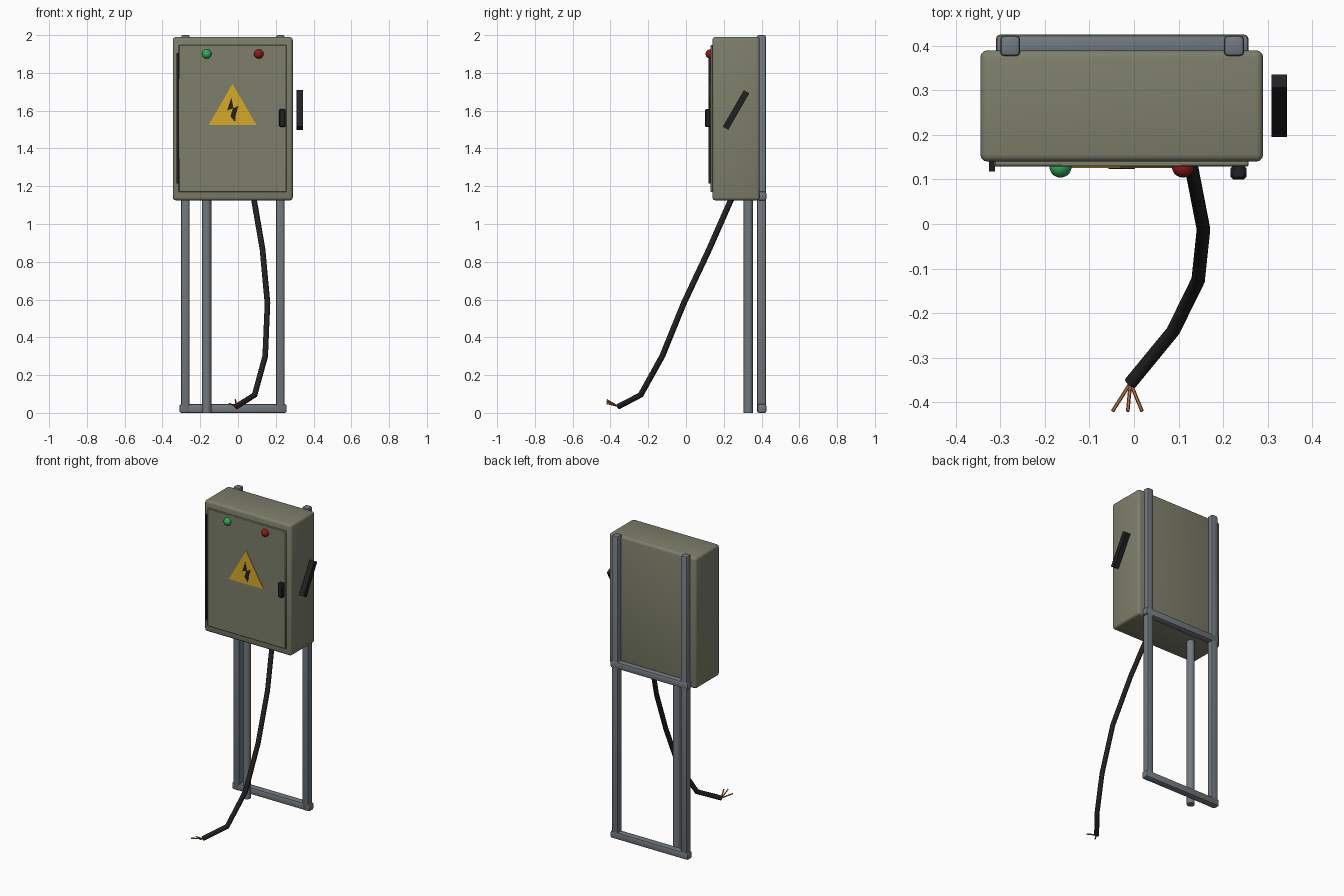
import bpy, bmesh, math
from mathutils import Vector

if "Cube" in bpy.data.objects:
    bpy.data.objects.remove(bpy.data.objects["Cube"])


def material(name, rgb):
    m = bpy.data.materials.new(name)
    m.diffuse_color = (*rgb, 1)
    m.use_nodes = True
    m.node_tree.nodes["Principled BSDF"].inputs["Base Color"].default_value = m.diffuse_color
    return m


OLIVE = material("olive_paint", (0.205, 0.21, 0.145))
STEEL = material("steel", (0.17, 0.19, 0.21))
BLACK = material("black_rubber", (0.015, 0.015, 0.016))
YELLOW = material("warning_yellow", (0.68, 0.40, 0.02))
GREEN = material("green_lamp", (0.03, 0.40, 0.10))
RED = material("red_lamp", (0.28, 0.01, 0.01))
COPPER = material("copper", (0.50, 0.19, 0.06))


def finish(ob, name, mat, angle=40):
    ob.name = ob.data.name = name
    ob.data.materials.clear()
    ob.data.materials.append(mat)
    bpy.ops.object.select_all(action='DESELECT')
    ob.select_set(True)
    bpy.context.view_layer.objects.active = ob
    bpy.ops.object.shade_smooth_by_angle(angle=math.radians(angle))
    return ob


def box(name, lo, hi, mat, bevel=0, segments=2, tilt=0):
    lo, hi = Vector(lo), Vector(hi)
    bpy.ops.mesh.primitive_cube_add(size=1)
    ob = bpy.context.object
    for v in ob.data.vertices:
        v.co *= hi - lo
    ob.location = (lo + hi) / 2
    ob.rotation_euler.x = tilt
    if bevel:
        bm = bmesh.new()
        bm.from_mesh(ob.data)
        bmesh.ops.bevel(bm, geom=bm.edges[:], offset=bevel, segments=segments,
                        profile=0.5, affect='EDGES')
        bm.to_mesh(ob.data)
        bm.free()
    return finish(ob, name, mat)


def tube(name, points, radius, mat, resolution=3):
    cu = bpy.data.curves.new(name, 'CURVE')
    cu.dimensions = '3D'
    cu.bevel_depth = radius
    cu.bevel_resolution = resolution
    cu.use_fill_caps = True
    sp = cu.splines.new('POLY')
    sp.points.add(len(points) - 1)
    for p, co in zip(sp.points, points):
        p.co = (*co, 1)
    ob = bpy.data.objects.new(name, cu)
    bpy.context.collection.objects.link(ob)
    bpy.ops.object.select_all(action='DESELECT')
    ob.select_set(True)
    bpy.context.view_layer.objects.active = ob
    bpy.ops.object.convert(target='MESH')
    return finish(bpy.context.object, name, mat)


def plate(name, outline, y_back, y_front, mat):
    """Flat plate: an (x, z) outline extruded towards the front."""
    bm = bmesh.new()
    face = bm.faces.new([bm.verts.new((x, y_back, z)) for x, z in outline])
    ext = bmesh.ops.extrude_face_region(bm, geom=[face])
    verts = [g for g in ext['geom'] if isinstance(g, bmesh.types.BMVert)]
    bmesh.ops.translate(bm, verts=verts, vec=(0, y_front - y_back, 0))
    bmesh.ops.recalc_face_normals(bm, faces=bm.faces[:])
    me = bpy.data.meshes.new(name)
    bm.to_mesh(me)
    bm.free()
    ob = bpy.data.objects.new(name, me)
    bpy.context.collection.objects.link(ob)
    return finish(ob, name, mat)


# Cabinet, door, hinge, latch
box("cabinet", (-0.345, 0.14, 1.125), (0.29, 0.39, 1.99), OLIVE, 0.016, 3)
box("door", (-0.314, 0.129, 1.17), (0.257, 0.145, 1.947), OLIVE, 0.003, 1)
box("hinge", (-0.325, 0.118, 1.215), (-0.312, 0.142, 1.905), BLACK)
box("door_latch", (0.217, 0.10, 1.513), (0.252, 0.132, 1.608), BLACK, 0.006, 1)

# Tilted switch lever on the right side
box("switch_lever", (0.309, 0.2485, 1.492), (0.344, 0.2815, 1.715), BLACK,
    tilt=math.radians(-30))

# Indicator lamps
for name, x, mat in (("green_lamp", -0.165, GREEN), ("red_lamp", 0.11, RED)):
    bpy.ops.mesh.primitive_uv_sphere_add(segments=20, ring_count=12, radius=0.025,
                                         location=(x, 0.129, 1.90))
    finish(bpy.context.object, name, mat)

# Warning triangle and lightning bolt
plate("warning_triangle", [(-0.156, 1.524), (0.098, 1.524), (-0.029, 1.742)],
      0.131, 0.126, YELLOW)
plate("lightning_bolt", [(-0.035, 1.668), (-0.057, 1.602), (-0.027, 1.612),
                         (-0.040, 1.570), (-0.015, 1.540), (-0.012, 1.575),
                         (0.002, 1.625), (-0.024, 1.613)],
      0.128, 0.124, BLACK)

# Support frame
for side, x in (("left", -0.278), ("right", 0.2245)):
    box(side + "_post", (x - 0.0225, 0.377, 0), (x + 0.0225, 0.423, 2.0), STEEL, 0.009)
for level, z in (("lower", 0), ("upper", 1.125)):
    box(level + "_crossbar", (-0.31, 0.379, z), (0.257, 0.425, z + 0.046), STEEL, 0.009)

# Conduit pipe to the ground
tube("conduit", [(-0.166, 0.33, 0), (-0.166, 0.33, 1.135)], 0.0245, STEEL, 4)

# Loose cable with frayed copper strands
end = (-0.008, -0.357, 0.034)
tube("cable", [(0.08, 0.25, 1.155), (0.13, 0.122, 0.865), (0.156, -0.012, 0.58),
               (0.144, -0.126, 0.30), (0.088, -0.24, 0.095), end], 0.0155, BLACK)
for i, tip in enumerate([(-0.048, -0.42, 0.05), (-0.014, -0.42, 0.07), (0.018, -0.42, 0.06)]):
    tube(f"copper_strand_{i + 1}", [end, tip], 0.004, COPPER, 1)
